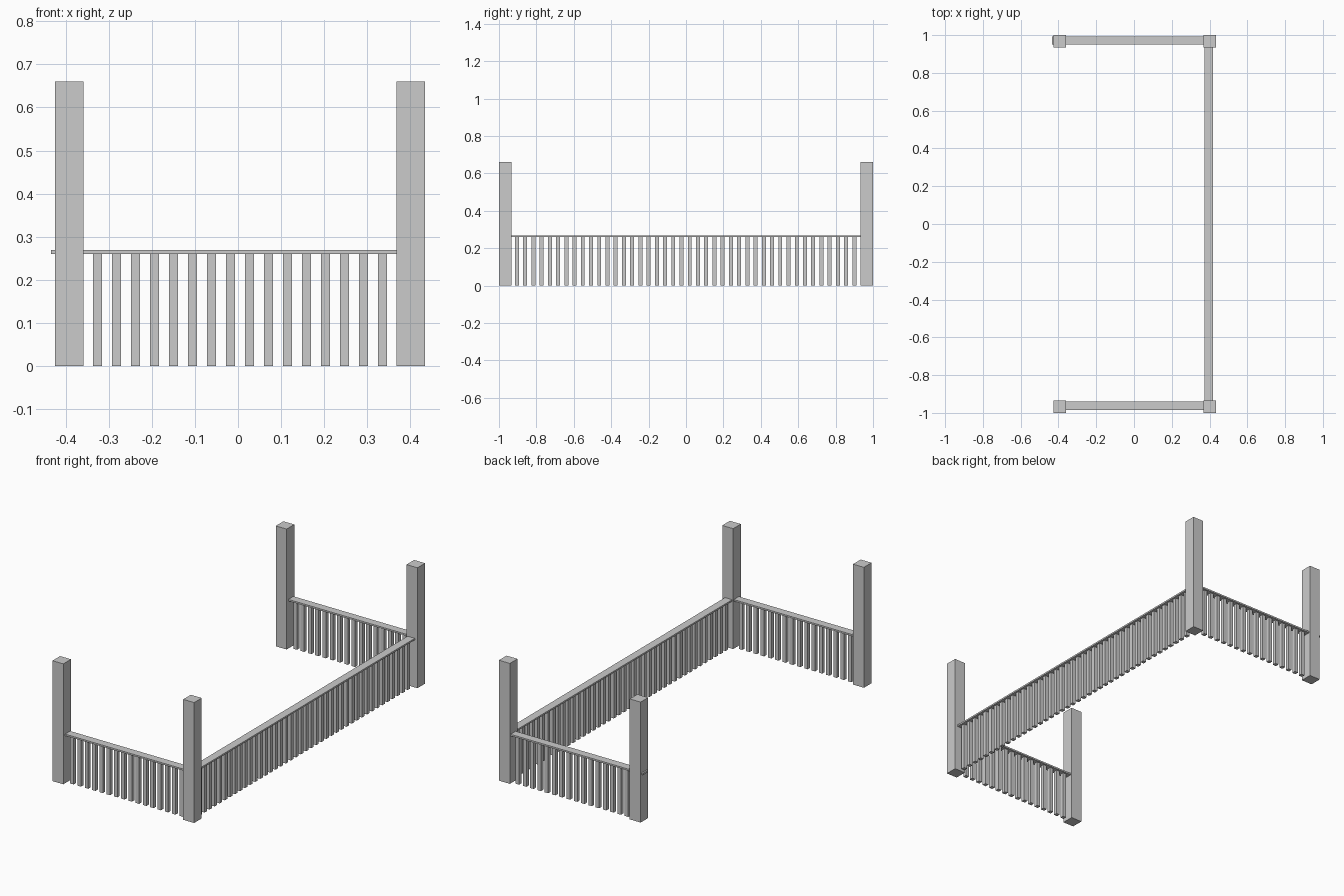
import bpy

if "Cube" in bpy.data.objects:
    bpy.data.objects.remove(bpy.data.objects["Cube"])

POST, HEIGHT = 0.066, 0.66
RAIL_W, RAIL_LOW, RAIL_TOP = 0.044, 0.26, 0.269
SLAT = 0.021


def box(name, x0, x1, y0, y1, z0, z1):
    verts = [(x, y, z) for x in (x0, x1) for y in (y0, y1) for z in (z0, z1)]
    faces = [(0, 1, 3, 2), (4, 6, 7, 5), (0, 4, 5, 1),
             (2, 3, 7, 6), (0, 2, 6, 4), (1, 5, 7, 3)]
    mesh = bpy.data.meshes.new(name)
    mesh.from_pydata(verts, [], faces)
    obj = bpy.data.objects.new(name, mesh)
    bpy.context.collection.objects.link(obj)
    return obj


def slat_row(name, x, y, count, step, axis):
    # One square slat repeated along the rail
    h = SLAT / 2
    obj = box(name, x - h, x + h, y - h, y + h, 0, RAIL_LOW)
    arr = obj.modifiers.new("repeat", 'ARRAY')
    arr.count = count
    arr.use_relative_offset = False
    arr.use_constant_offset = True
    arr.constant_offset_displace = (step, 0, 0) if axis == 'x' else (0, step, 0)
    return obj


# Four corner posts
for side, px in (("left", -0.392), ("right", 0.401)):
    for end, py in (("front", -0.967), ("back", 0.967)):
        h = POST / 2
        box(f"{end}_{side}_post", px - h, px + h, py - h, py + h, 0, HEIGHT)

# Short end railings; the back rail pokes out past its left post
for end, y, x0, x1 in (("front", -0.962, -0.40, 0.40),
                       ("back", 0.971, -0.434, 0.38)):
    box(f"{end}_rail", x0, x1, y - RAIL_W / 2, y + RAIL_W / 2, RAIL_LOW, RAIL_TOP)
    slat_row(f"{end}_slats", -0.326, y, 16, 0.0441, 'x')

# Long railing on the right side
SIDE_X = 0.396
box("side_rail", SIDE_X - RAIL_W / 2, SIDE_X + RAIL_W / 2, -0.95, 0.95, RAIL_LOW, RAIL_TOP)
slat_row("side_slats", SIDE_X, -0.904, 42, 0.044, 'y')
